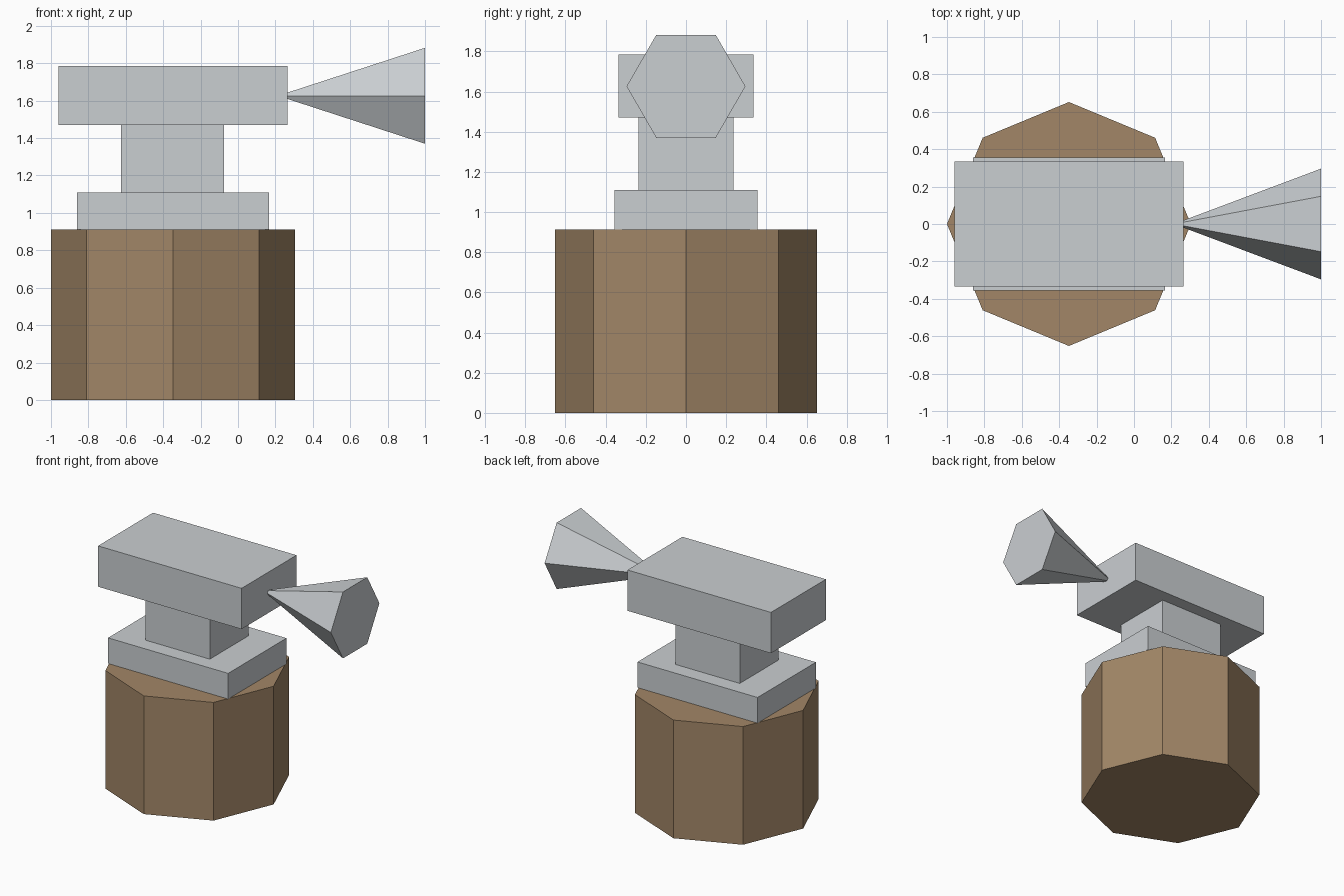
import bpy
import bmesh
from math import cos, sin, tau
from mathutils import Vector

cube = bpy.data.objects.get("Cube")
if cube:
    bpy.data.objects.remove(cube, do_unlink=True)


def make_material(name, rgb):
    mat = bpy.data.materials.new(name)
    mat.use_nodes = True
    colour = (*rgb, 1.0)
    mat.diffuse_color = colour
    mat.node_tree.nodes["Principled BSDF"].inputs["Base Color"].default_value = colour
    return mat


steel = make_material("pale steel", (0.59, 0.62, 0.64))
wood = make_material("brown wood", (0.36, 0.24, 0.135))


def finish(bm, name, mat):
    bmesh.ops.recalc_face_normals(bm, faces=bm.faces)
    mesh = bpy.data.meshes.new(name)
    bm.to_mesh(mesh)
    bm.free()
    mesh.materials.append(mat)
    obj = bpy.data.objects.new(name, mesh)
    bpy.context.collection.objects.link(obj)
    return obj


def box(name, x, half_y, z, mat):
    bm = bmesh.new()
    bmesh.ops.create_cube(bm, size=1)
    size = Vector((x[1] - x[0], 2 * half_y, z[1] - z[0]))
    centre = Vector((sum(x) / 2, 0, sum(z) / 2))
    for v in bm.verts:
        v.co = v.co * size + centre
    return finish(bm, name, mat)


def frustum(name, start, end, r_start, r_end, sides, u, w, mat):
    """Straight-sided solid between two rings; the first corner lies along u."""
    bm = bmesh.new()
    rings = []
    for centre, r in ((start, r_start), (end, r_end)):
        angles = [tau * i / sides for i in range(sides)]
        rings.append([bm.verts.new(Vector(centre) + r * (cos(a) * Vector(u) + sin(a) * Vector(w)))
                      for a in angles])
    for ring in rings:
        bm.faces.new(ring)
    low, high = rings
    for i in range(sides):
        j = (i + 1) % sides
        bm.faces.new((low[i], low[j], high[j], high[i]))
    return finish(bm, name, mat)


X, Y, Z = (1, 0, 0), (0, 1, 0), (0, 0, 1)

# Eight-sided wooden stump
frustum("stump", (-0.348, 0, 0), (-0.348, 0, 0.912), 0.652, 0.652, 8, X, Y, wood)

# Stacked steel blocks of the anvil
box("anvil_foot", (-0.86, 0.165), 0.356, (0.912, 1.11), steel)
box("anvil_waist", (-0.625, -0.075), 0.237, (1.11, 1.47), steel)
box("anvil_body", (-0.96, 0.265), 0.335, (1.47, 1.785), steel)

# Six-sided horn flaring outward from the body
frustum("anvil_horn", (0.255, 0, 1.626), (1, 0, 1.626), 0.016, 0.296, 6, Y, Z, steel)
